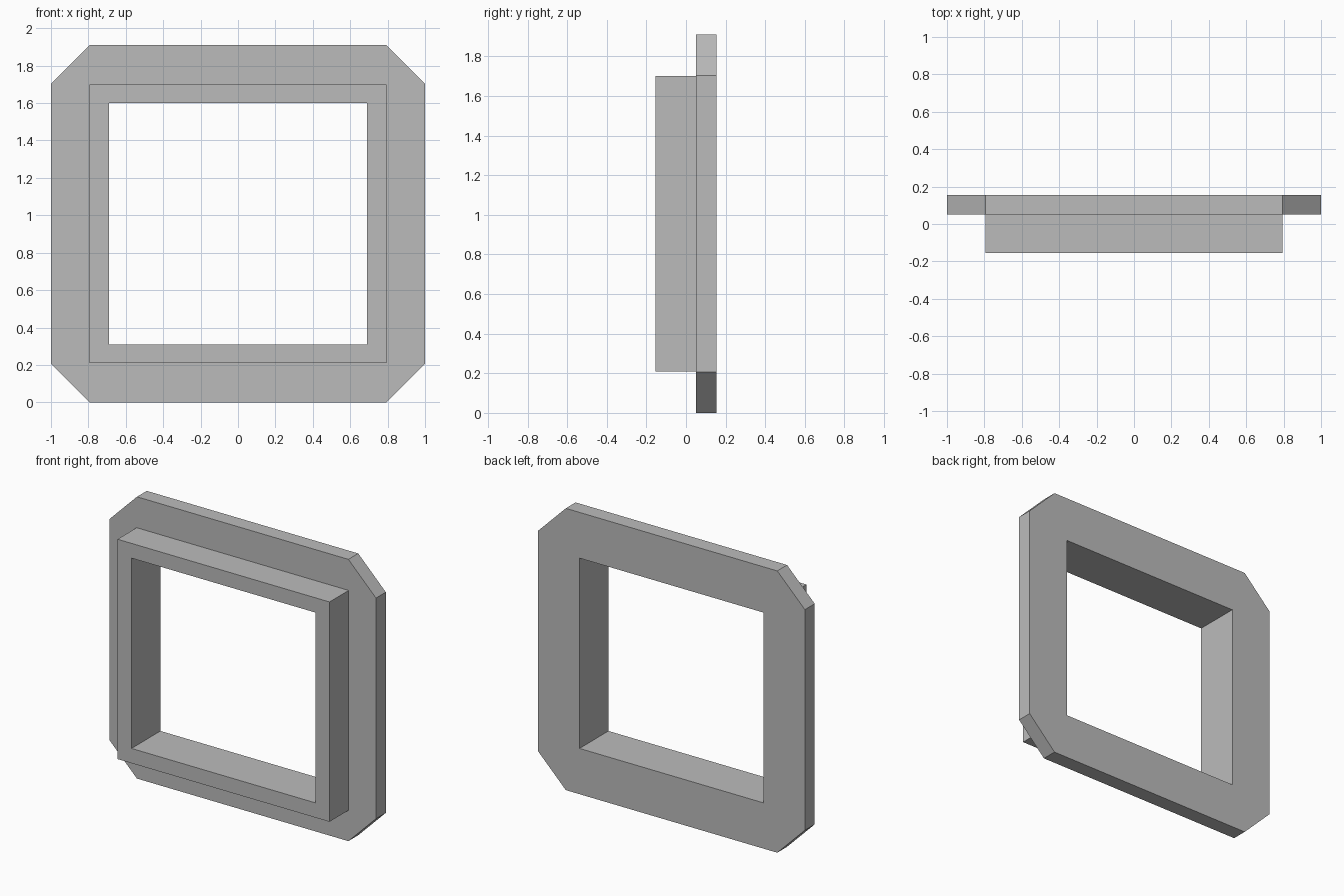
import bpy
import bmesh

cube = bpy.data.objects.get("Cube")
if cube:
    bpy.data.objects.remove(cube, do_unlink=True)

MID_Z = 0.955          # centre height of the frame
BACK, STEP, FRONT = 0.155, 0.05, -0.155

grey = bpy.data.materials.new("plain_grey")
grey.use_nodes = True
colour = (0.5, 0.5, 0.5, 1)
grey.diffuse_color = colour
grey.node_tree.nodes["Principled BSDF"].inputs["Base Color"].default_value = colour


def add_loop(bm, half_x, half_z, y, cut=0.0):
    """Rectangle as four corner groups; a cut corner has two vertices."""
    corners = []
    for sx, sz in ((1, 1), (-1, 1), (-1, -1), (1, -1)):
        points = [(half_x, half_z)]
        if cut:
            points = [(half_x, half_z - cut), (half_x - cut, half_z)]
        if sx * sz < 0:
            points.reverse()
        corners.append([bm.verts.new((sx * x, y, MID_Z + sz * z)) for x, z in points])
    return corners


def bridge(bm, a, b):
    """Join two loops side by side and corner by corner."""
    for i in range(4):
        j = (i + 1) % 4
        bm.faces.new((a[i][-1], a[j][0], b[j][0], b[i][-1]))
        if len(a[i]) > 1 or len(b[i]) > 1:
            bm.faces.new(a[i] + b[i][::-1])


bm = bmesh.new()
# Section through the frame: flange with cut corners, then the raised collar
section = [
    add_loop(bm, 0.69, 0.645, BACK),
    add_loop(bm, 1.0, 0.955, BACK, cut=0.207),
    add_loop(bm, 1.0, 0.955, STEP, cut=0.207),
    add_loop(bm, 0.795, 0.745, STEP),
    add_loop(bm, 0.795, 0.745, FRONT),
    add_loop(bm, 0.69, 0.645, FRONT),
]
for k, loop in enumerate(section):
    bridge(bm, loop, section[(k + 1) % len(section)])
bmesh.ops.recalc_face_normals(bm, faces=bm.faces)

mesh = bpy.data.meshes.new("window_frame")
bm.to_mesh(mesh)
bm.free()
mesh.materials.append(grey)
frame = bpy.data.objects.new("window_frame", mesh)
bpy.context.collection.objects.link(frame)
